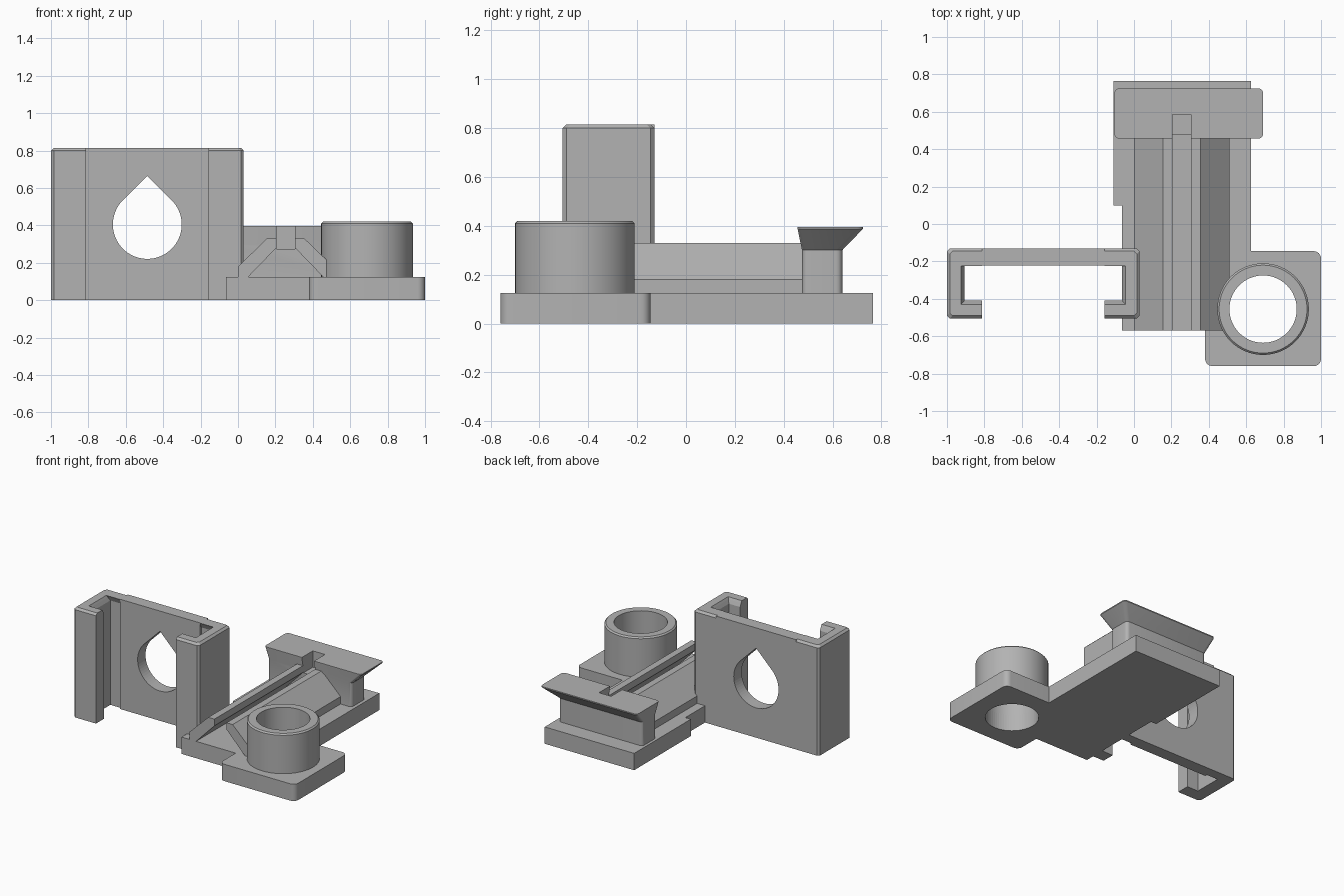
import bpy, bmesh
from math import sin, cos, pi, radians
from mathutils import Vector

cube = bpy.data.objects.get("Cube")
if cube:
    bpy.data.objects.remove(cube, do_unlink=True)

grey = bpy.data.materials.new("plain grey")
grey.use_nodes = True
grey.diffuse_color = (0.45, 0.45, 0.45, 1)
grey.node_tree.nodes["Principled BSDF"].inputs["Base Color"].default_value = grey.diffuse_color


def loft(name, rings, axis="Z", closed=False):
    """Skin equal-length rings, given as (outline, level); cap the ends unless closed."""
    bm = bmesh.new()
    loops = []
    for outline, level in rings:
        place = (lambda p: (p[0], p[1], level)) if axis == "Z" else (lambda p: (p[0], level, p[1]))
        loops.append([bm.verts.new(place(p)) for p in outline])
    pairs = list(zip(loops, loops[1:]))
    if closed:
        pairs.append((loops[-1], loops[0]))
    else:
        bm.faces.new(loops[0])
        bm.faces.new(loops[-1])
    for a, b in pairs:
        for i in range(len(a)):
            j = (i + 1) % len(a)
            bm.faces.new((a[i], a[j], b[j], b[i]))
    bmesh.ops.recalc_face_normals(bm, faces=bm.faces)
    mesh = bpy.data.meshes.new(name)
    bm.to_mesh(mesh)
    bm.free()
    mesh.materials.append(grey)
    obj = bpy.data.objects.new(name, mesh)
    bpy.context.collection.objects.link(obj)
    return obj


def prism(name, outline, low, high, axis="Z"):
    return loft(name, [(outline, low), (outline, high)], axis)


def arc(x, y, r, start, end, steps):
    angles = [radians(start + (end - start) * i / steps) for i in range(steps + 1)]
    return [(x + r * cos(a), y + r * sin(a)) for a in angles]


def circle(x, y, r, steps=64):
    return arc(x, y, r, 0, 360, steps)[:-1]


def rounded_box(x0, x1, y0, y1, r):
    return (arc(x1 - r, y1 - r, r, 0, 90, 5) + arc(x0 + r, y1 - r, r, 90, 180, 5)
            + arc(x0 + r, y0 + r, r, 180, 270, 5) + arc(x1 - r, y0 + r, r, 270, 360, 5))


def cut(obj, cutter):
    cutter.hide_render = True
    cutter.hide_viewport = True
    cutter.display_type = "WIRE"
    mod = obj.modifiers.new("cut", "BOOLEAN")
    mod.operation = "DIFFERENCE"
    mod.solver = "EXACT"
    mod.object = cutter


def smooth(*objs):
    bpy.ops.object.select_all(action="DESELECT")
    for o in objs:
        o.select_set(True)
    bpy.context.view_layer.objects.active = objs[0]
    bpy.ops.object.shade_smooth_by_angle(angle=radians(30))


# Base plate with a rounded wing under the boss
BX, BY = 0.69, -0.455
R = 0.04
outline = [(-0.065, -0.57), (0.38, -0.57)]
outline += arc(0.38 + R, -0.76 + R, R, 180, 270, 6)
outline += arc(1 - R, -0.76 + R, R, 270, 360, 6)
outline += arc(1 - R, -0.145 - R, R, 0, 90, 6)
outline += [(0.625, -0.145), (0.625, 0.765), (-0.11, 0.765), (-0.11, 0.1), (-0.065, 0.1)]
base = prism("base_plate", outline, 0, 0.125)
cut(base, prism("boss_hole_cutter", circle(BX, BY, 0.18), -0.1, 0.2))

# Hollow round boss
boss = loft("boss", [(circle(BX, BY, r), z) for r, z in
                     ((0.245, 0.12), (0.245, 0.41), (0.235, 0.42), (0.18, 0.42), (0.18, 0.12))],
            closed=True)

# Slotted track: two mirrored sloping walls
MID = 0.255
wall = [(0.255, 0.12), (0.255, 0.18), (0.1, 0.33), (0.05, 0.33), (0.05, 0.28), (0.205, 0.12)]
for side, name in ((-1, "track_wall_right"), (1, "track_wall_left")):
    prism(name, [(MID + side * x, z) for x, z in wall], -0.57, 0.49, "Y")

# Flared end stop with a slot in its front
stem = rounded_box(-0.09, 0.6, 0.475, 0.64, 0.025)
head = rounded_box(-0.105, 0.69, 0.457, 0.725, 0.025)
stop = loft("end_stop", [(stem, 0.12), (stem, 0.3), (head, 0.388), (head, 0.396)])
slot = [(MID - 0.05, 0.4), (MID + 0.05, 0.4), (MID + 0.05, 0.585), (MID - 0.05, 0.585)]
cut(stop, prism("slot_cutter", slot, 0.275, 0.5))

# Clip: back plate with a teardrop hole
CX, TOP, CZ = -0.485, 0.815, 0.405
HALF = 0.328
plate = prism("clip_back_plate", [(CX - HALF, 0), (CX + HALF, 0), (CX + HALF, TOP), (CX - HALF, TOP)],
              -0.222, -0.13, "Y")
teardrop = arc(CX, CZ, 0.184, 135, 405, 48) + [(CX, CZ + 0.26)]
cut(plate, prism("teardrop_cutter", teardrop, -0.4, 0, "Y"))


# Clip: hooked side channels, chamfered at the top
def channel(side, outer, inner):
    c = 0.015
    w, f, b = 0.515 - outer, -0.505 + outer, -0.13 - outer
    iw = 0.42 + inner
    pts = [(HALF, f), (w - c, f), (w, f + c), (w, b - c), (w - c, b), (HALF, b),
           (HALF, -0.205 - inner), (iw, -0.205 - inner), (iw, -0.41 - inner), (HALF, -0.41 - inner)]
    return [(CX + side * x, y) for x, y in pts]


for side, name in ((-1, "clip_channel_right"), (1, "clip_channel_left")):
    loft(name, [(channel(side, o, i), z) for o, i, z in
                ((0, 0, 0), (0, 0, 0.775), (0, 0.012, 0.8), (0.015, 0.02, TOP))])

smooth(base, boss, stop, plate)
